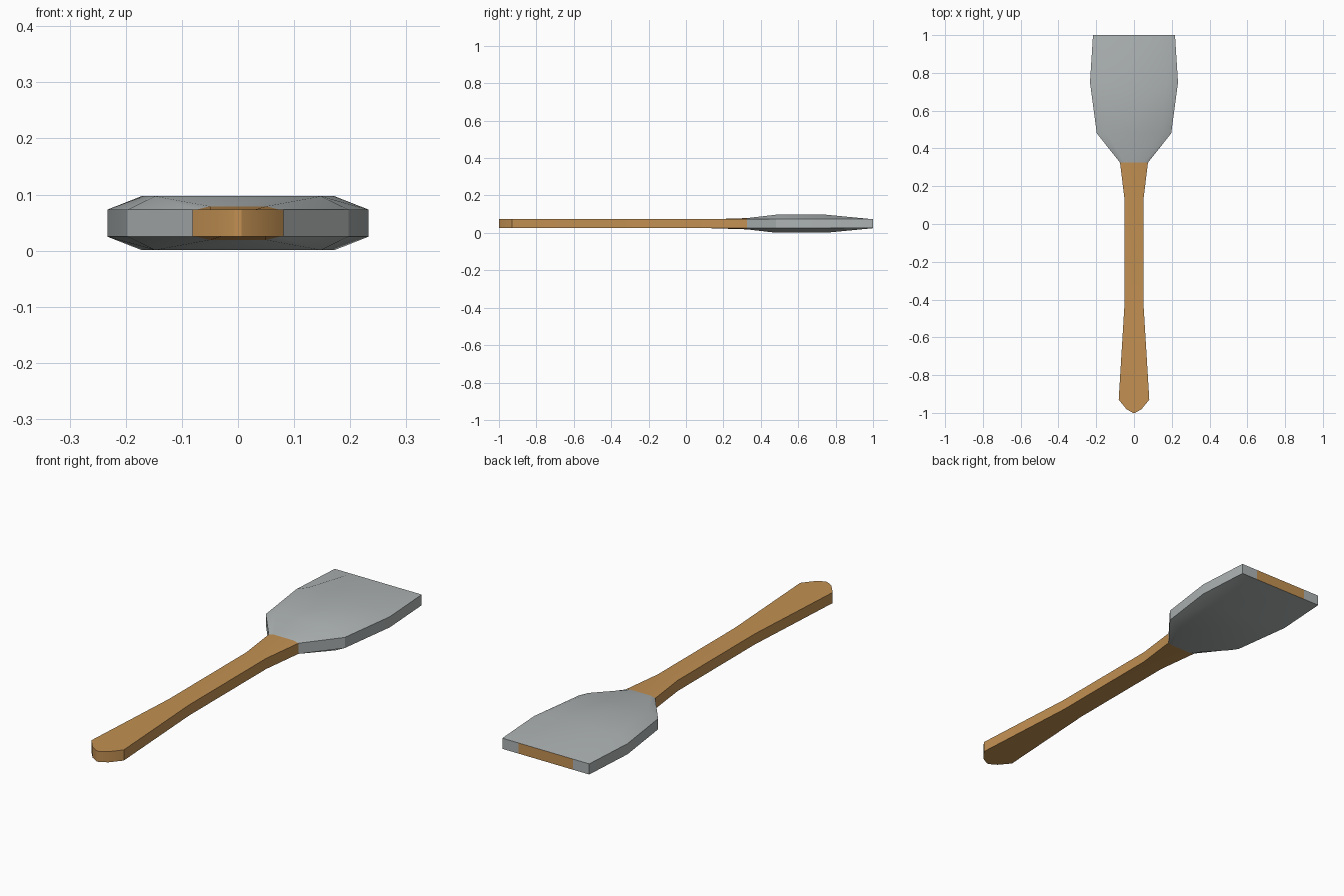
import bpy, bmesh, math

if "Cube" in bpy.data.objects:
    bpy.data.objects.remove(bpy.data.objects["Cube"])

MID = 0.049  # height of the spatula's centre plane


def material(name, rgb):
    m = bpy.data.materials.new(name)
    m.diffuse_color = (*rgb, 1)
    m.use_nodes = True
    m.node_tree.nodes["Principled BSDF"].inputs["Base Color"].default_value = m.diffuse_color
    return m


wood = material("warm wood", (0.54, 0.28, 0.085))
grey = material("grey silicone", (0.42, 0.45, 0.45))


def loft(name, sections, mats, cap_start, cap_end):
    """Skin mirrored eight-sided sections: (y, half width, inner half width, side half height, middle half height)."""
    bm = bmesh.new()
    rings = []
    for y, w, i, hs, hm in sections:
        pts = [(-w, hs), (-i, hm), (i, hm), (w, hs), (w, -hs), (i, -hm), (-i, -hm), (-w, -hs)]
        rings.append([bm.verts.new((x, y, MID + z)) for x, z in pts])
    for a, b in zip(rings, rings[1:]):
        for k in range(8):
            n = (k + 1) % 8
            bm.faces.new((a[k], b[k], b[n], a[n]))
    # end caps are three strips; the last material marks the middle strip
    for r, use in ((rings[0], cap_start), (rings[-1], cap_end)):
        if use:
            for k in range(3):
                f = bm.faces.new((r[k], r[k + 1], r[6 - k], r[7 - k]))
                f.material_index = len(mats) - 1 if k == 1 else 0
    bmesh.ops.recalc_face_normals(bm, faces=bm.faces)
    me = bpy.data.meshes.new(name)
    bm.to_mesh(me)
    bm.free()
    for m in mats:
        me.materials.append(m)
    ob = bpy.data.objects.new(name, me)
    bpy.context.collection.objects.link(ob)
    bpy.ops.object.select_all(action='DESELECT')
    ob.select_set(True)
    bpy.context.view_layer.objects.active = ob
    bpy.ops.object.shade_smooth_by_angle(angle=math.radians(25))
    return ob


NECK = (0.325, 0.074, 0.05, 0.024, 0.03)

# Handle: rounded butt, slim grip, neck flaring into the blade
loft("handle", [
    (-1.00, 0.006, 0.003, 0.024, 0.024),
    (-0.98, 0.04, 0.02, 0.024, 0.024),
    (-0.93, 0.081, 0.04, 0.024, 0.024),
    (-0.42, 0.05, 0.025, 0.024, 0.024),
    (0.13, 0.05, 0.03, 0.024, 0.024),
    NECK,
], [wood], True, False)

# Blade: faceted head with the wooden core showing at its tip
loft("blade", [
    NECK,
    (0.48, 0.197, 0.148, 0.024, 0.048),
    (0.75, 0.233, 0.172, 0.024, 0.048),
    (1.00, 0.217, 0.135, 0.024, 0.024),
], [grey, wood], False, True)
